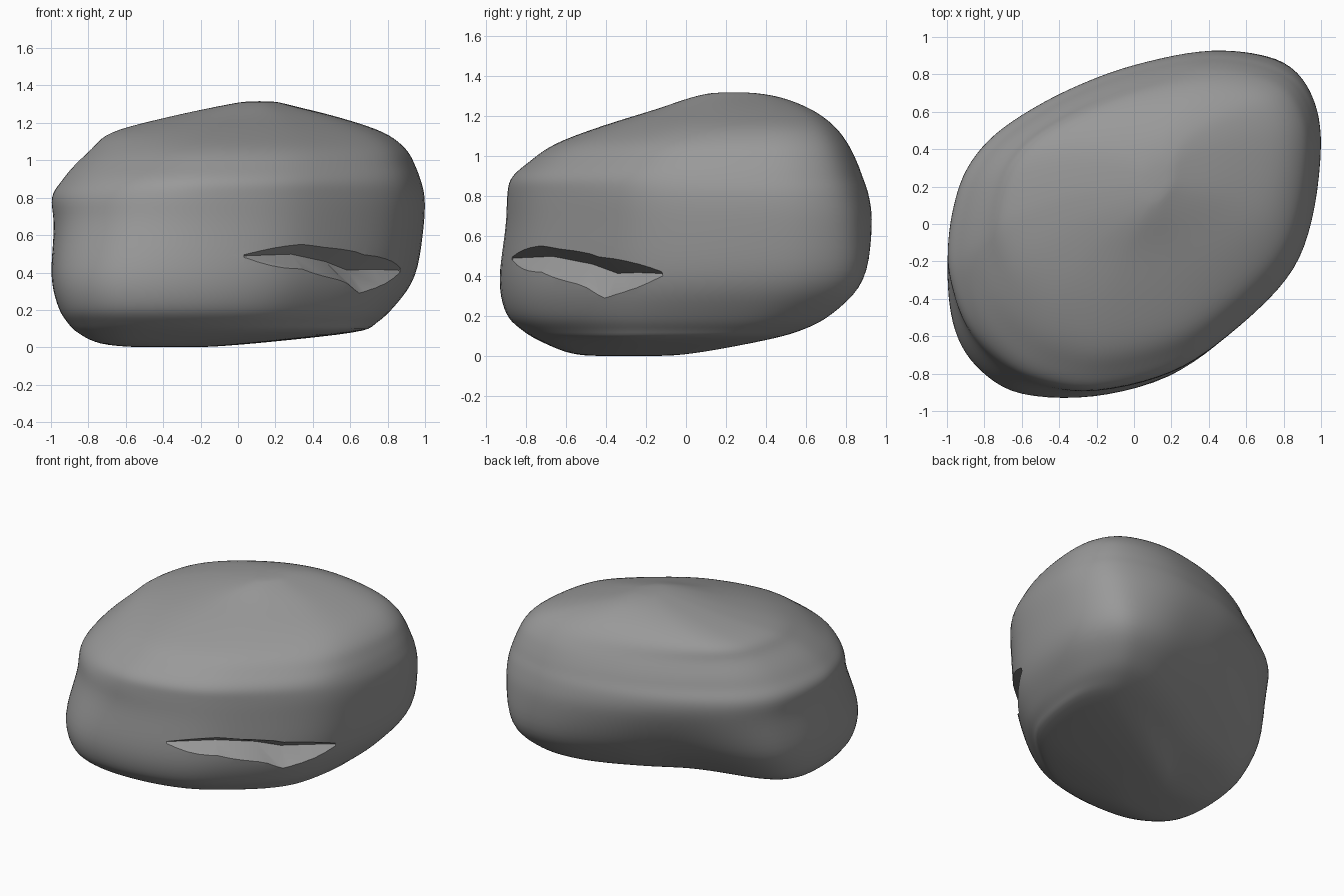
import bpy
import bmesh
import math
from mathutils import Vector
from mathutils.bvhtree import BVHTree

cube = bpy.data.objects.get("Cube")
if cube:
    bpy.data.objects.remove(cube)

# Plan outline of the boulder, counter-clockwise
PLAN = [(1, .42), (.965, .66), (.85, .83), (.62, .92), (.34, .94), (0, .875),
        (-.25, .79), (-.5, .67), (-.75, .5), (-.9, .31), (-.97, .1), (-1, -.12),
        (-1, -.38), (-.95, -.6), (-.82, -.77), (-.6, -.89), (-.2, -.9),
        (.2, -.8), (.5, -.6), (.82, -.29), (.95, .02)]

# Height, then the x and y extents of the section at that height
LEVELS = [(0, -.54, -.2, -.48, -.1), (.02, -.74, .08, -.6, .08),
          (.08, -.86, .63, -.74, .4), (.13, -.91, .74, -.82, .58),
          (.21, -.96, .83, -.9, .73), (.38, -1, .95, -.935, .89),
          (.65, -.985, .995, -.905, .93), (.8, -1, 1, -.9, .915),
          (.89, -.945, .98, -.88, .885), (.97, -.88, .95, -.79, .855),
          (1.06, -.785, .9, -.66, .81), (1.15, -.68, .78, -.42, .74),
          (1.23, -.38, .54, -.16, .63), (1.29, -.1, .3, .02, .48),
          (1.315, .04, .2, .13, .34)]
BOTTOM, TOP = Vector((-.38, -.3, 0)), Vector((.12, .23, 1.325))
ROW_STEPS, RING_STEPS = 5, 5
SHORT = Vector((-1, 1, 0)).normalized()     # towards back left
LONG = Vector((1, 1, 0)).normalized()       # towards back right


def catmull(a, b, c, d, t):
    return [q + t / 2 * (r - p + t * (2 * p - 5 * q + 4 * r - s
            + t * (3 * (q - r) + s - p)))
            for p, q, r, s in zip(a, b, c, d)]


def smooth_path(points, steps, closed):
    n = len(points)
    at = lambda i: points[i % n if closed else max(0, min(n - 1, i))]
    path = [catmull(at(i - 1), at(i), at(i + 1), at(i + 2), j / steps)
            for i in range(n if closed else n - 1) for j in range(steps)]
    return path if closed else path + [points[-1]]


def ramp(value, low, high):
    t = max(0, min(1, (value - low) / (high - low)))
    return t * t * (3 - 2 * t)


def section(outline, level):
    """Shape the outline for its height, then fit it to the extents."""
    z, x0, x1, y0, y1 = level
    undercut = .45 * (1 - ramp(z, .05, .85))
    trim = .4 * ramp(z, .3, 1)
    ring = []
    for x, y in outline:
        p = Vector((x, y, z))
        n, s = p.dot(SHORT), p.dot(LONG)
        p -= SHORT * max(n, 0) * undercut * ramp(s, -.75, .35)
        p -= LONG * min(s + .85, 0) * trim
        ring.append(p)
    xs, ys = [p.x for p in ring], [p.y for p in ring]
    fit = lambda v, vs, lo, hi: lo + (v - min(vs)) / (max(vs) - min(vs)) * (hi - lo)
    return [Vector((fit(p.x, xs, x0, x1), fit(p.y, ys, y0, y1), z)) for p in ring]


def mesh_object(name, bm):
    bmesh.ops.recalc_face_normals(bm, faces=bm.faces)
    mesh = bpy.data.meshes.new(name)
    bm.to_mesh(mesh)
    bm.free()
    obj = bpy.data.objects.new(name, mesh)
    bpy.context.collection.objects.link(obj)
    return obj


def skin(bm, rings):
    for a, b in zip(rings, rings[1:]):
        for i in range(len(a)):
            j = (i + 1) % len(a)
            bm.faces.new((a[i], a[j], b[j], b[i]))


# Body: skin the stacked sections, close both ends and soften
bm = bmesh.new()
outline = smooth_path(PLAN, RING_STEPS, True)
rings = [[bm.verts.new(p) for p in section(outline, level)]
         for level in smooth_path(LEVELS, ROW_STEPS, False)]
skin(bm, rings)
for ring, pole in ((rings[0], BOTTOM), (rings[-1], TOP)):
    tip = bm.verts.new(pole)
    for i in range(len(ring)):
        bm.faces.new((ring[i], ring[(i + 1) % len(ring)], tip))
for _ in range(5):
    bmesh.ops.smooth_vert(bm, verts=bm.verts, factor=.5,
                          use_axis_x=True, use_axis_y=True, use_axis_z=True)
surface = BVHTree.FromBMesh(bm)
boulder = mesh_object("boulder", bm)

# Stone colour
stone = bpy.data.materials.new("stone grey")
stone.use_nodes = True
colour = (.32, .32, .32, 1)
stone.diffuse_color = colour
stone.node_tree.nodes["Principled BSDF"].inputs["Base Color"].default_value = colour
boulder.data.materials.append(stone)

# Gash cutter: place along the long diagonal, upper lip, lower lip, depth
GASH = [(-.59, .495, .48, .01), (-.27, .55, .42, .08), (0, .525, .36, .12),
        (.17, .495, .29, .13), (.34, .475, .33, .09), (.53, .42, .4, .01)]
bm = bmesh.new()
wedges = []
for place, upper, lower, depth in GASH:
    lips = []
    for z in (upper, lower):
        start = LONG * place - SHORT * 2 + Vector((0, 0, z))
        lips.append(surface.ray_cast(start, SHORT)[0])
    apex = lips[0] + SHORT * depth
    apex.z -= (upper - lower) * .4
    corners = [apex] + [apex + (lip - apex) * 1.6 for lip in lips]
    wedges.append([bm.verts.new(p) for p in corners])
skin(bm, wedges)
bm.faces.new(wedges[0])
bm.faces.new(wedges[-1])
cutter = mesh_object("gash_cutter", bm)
cutter.hide_render = True
cutter.data.materials.append(stone)

# Cut the gash and finish the shading
bpy.context.view_layer.objects.active = boulder
boulder.select_set(True)
cut = boulder.modifiers.new("gash", 'BOOLEAN')
cut.operation = 'DIFFERENCE'
cut.solver = 'EXACT'
cut.object = cutter
bpy.ops.object.modifier_apply(modifier=cut.name)
bpy.data.objects.remove(cutter)
bpy.ops.object.shade_smooth_by_angle(angle=math.radians(40))
